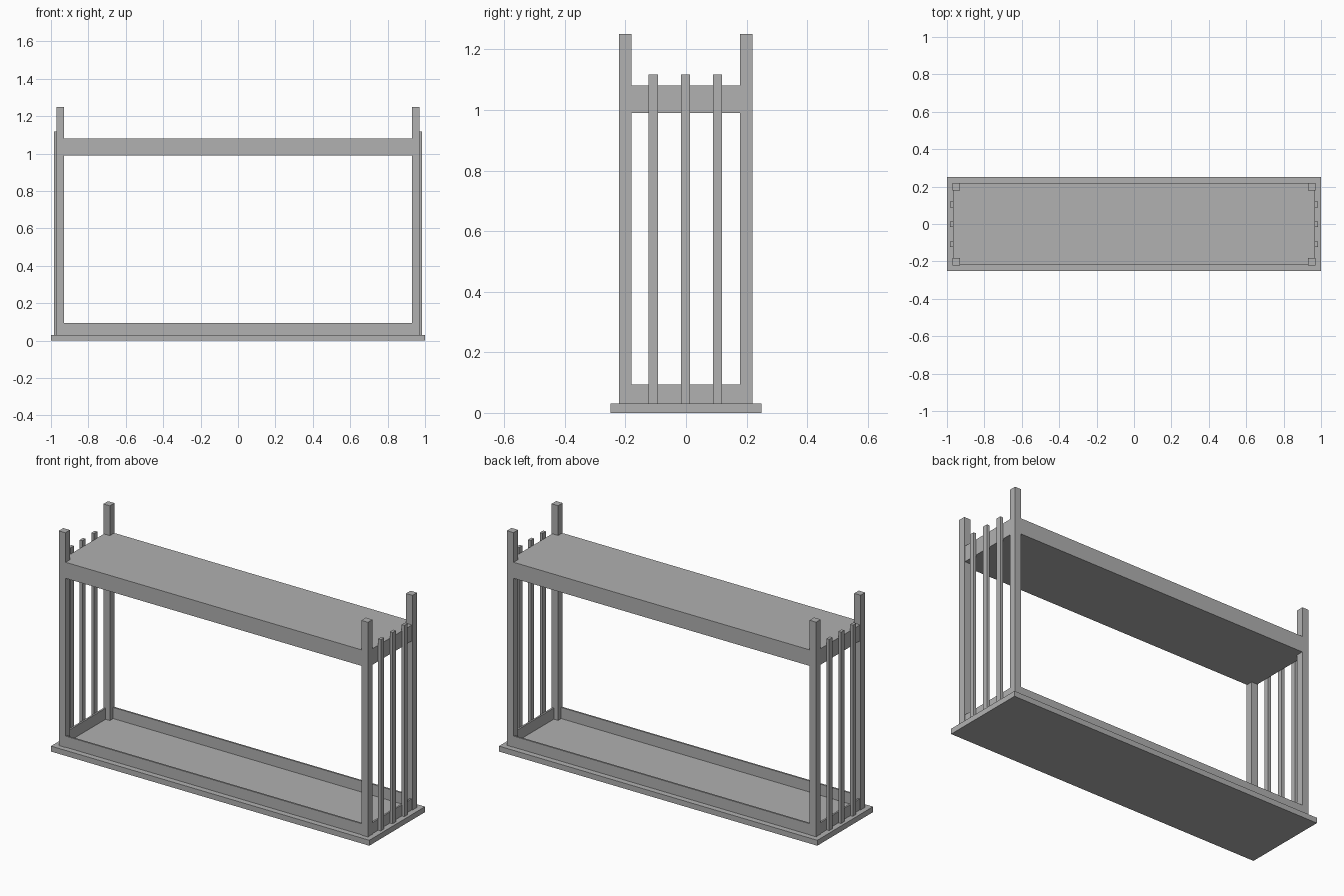
import bpy

# Remove the default cube
cube = bpy.data.objects.get("Cube")
if cube:
    bpy.data.objects.remove(cube, do_unlink=True)

# Single grey material
GREY = (0.44, 0.44, 0.44, 1.0)
grey = bpy.data.materials.new("plain_grey")
grey.use_nodes = True
grey.diffuse_color = GREY
grey.node_tree.nodes["Principled BSDF"].inputs["Base Color"].default_value = GREY


def box(name, x, y, z):
    """Add a box spanning the (low, high) range on each axis."""
    spans = (x, y, z)
    bpy.ops.mesh.primitive_cube_add(size=1, location=[(a + b) / 2 for a, b in spans])
    obj = bpy.context.object
    obj.name = obj.data.name = name
    obj.scale = [b - a for a, b in spans]
    bpy.ops.object.transform_apply(location=False, rotation=False, scale=True)
    obj.data.materials.append(grey)
    return obj


BASE_TOP = 0.031
END, SIDE = 0.967, 0.218      # outer faces of shelf and rim
WALL = 0.01                   # rim thickness
RIM = (BASE_TOP, 0.094)

# Base slab and upper shelf
box("base", (-1, 1), (-0.25, 0.25), (0, BASE_TOP))
box("shelf", (-END, END), (-SIDE, SIDE), (0.99, 1.081))

# Low rim around the base, open in the middle
for side, s in (("front", -1), ("back", 1)):
    y = sorted((s * SIDE, s * (SIDE - WALL)))
    box(side + "_rim", (-END, END), y, RIM)

for side, s in (("right", -1), ("left", 1)):
    x = sorted((s * END, s * (END - WALL)))
    box(side + "_rim", x, (WALL - SIDE, SIDE - WALL), RIM)

    # Corner posts
    px = sorted((s * 0.93, s * 0.971))
    for end, cy in (("front", -0.201), ("back", 0.199)):
        box(f"{end}_{side}_post", px, (cy - 0.0205, cy + 0.0205), (BASE_TOP, 1.25))

    # Three slats on the outside of each end
    sx = sorted((s * 0.966, s * 0.983))
    for i in (-1, 0, 1):
        cy = i * 0.106 - 0.002
        box(f"{side}_slat_{i + 2}", sx, (cy - 0.015, cy + 0.015), (BASE_TOP, 1.117))
